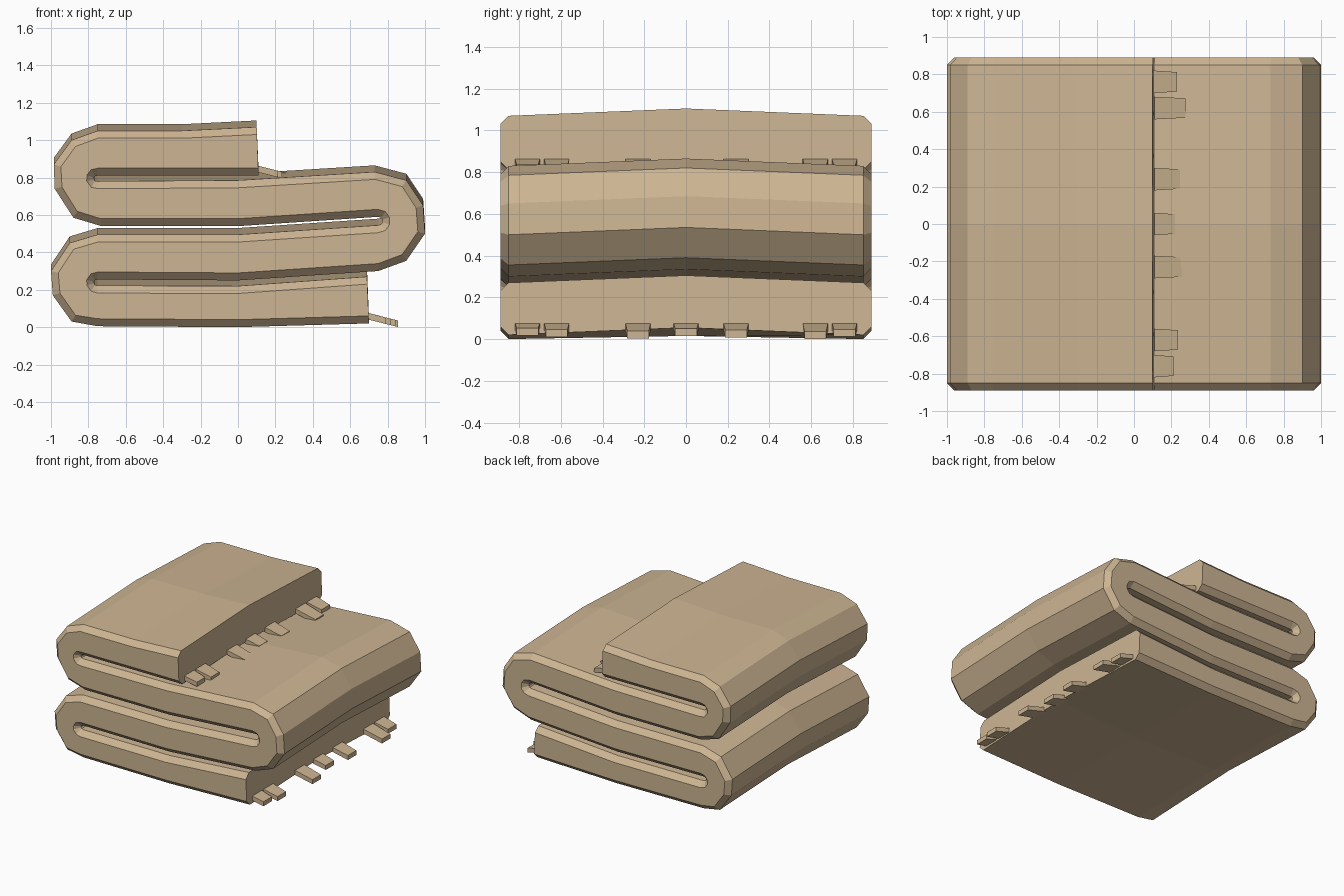
import bpy, bmesh
from mathutils import Vector

tan = bpy.data.materials.new("tan wool")
tan.diffuse_color = (0.61, 0.46, 0.29, 1)


def finish(bm, name):
    bmesh.ops.recalc_face_normals(bm, faces=bm.faces)
    mesh = bpy.data.meshes.new(name)
    bm.to_mesh(mesh)
    bm.free()
    mesh.materials.append(tan)
    ob = bpy.data.objects.new(name, mesh)
    bpy.context.collection.objects.link(ob)


# Folded cloth: cross-section ribs (ax, az, bx, bz) across the cloth's thickness
ribs = [
    (0.10, 1.07, 0.11, 0.81), (-0.30, 1.05, -0.30, 0.81),
    # upper left fold
    (-0.75, 1.05, -0.75, 0.81), (-0.89, 1.00, -0.764, 0.808),
    (-0.985, 0.87, -0.77, 0.80), (-0.98, 0.74, -0.77, 0.79),
    (-0.88, 0.585, -0.764, 0.782), (-0.73, 0.54, -0.75, 0.78),
    (0.0, 0.54, 0.0, 0.785),
    # right fold
    (0.75, 0.59, 0.73, 0.83), (0.765, 0.585, 0.90, 0.785),
    (0.772, 0.575, 0.99, 0.65), (0.772, 0.56, 1.0, 0.50),
    (0.765, 0.55, 0.90, 0.355), (0.75, 0.545, 0.75, 0.30),
    (0.0, 0.495, 0.0, 0.25),
    # lower left fold
    (-0.75, 0.495, -0.75, 0.255), (-0.90, 0.45, -0.764, 0.252),
    (-1.0, 0.30, -0.77, 0.243), (-0.99, 0.17, -0.77, 0.235),
    (-0.89, 0.03, -0.764, 0.226), (-0.75, 0.005, -0.75, 0.222),
    (0.0, 0.0, 0.0, 0.22), (0.70, 0.02, 0.69, 0.27),
]

bm = bmesh.new()
rings = []
for ax, az, bx, bz in ribs:
    a, b = Vector((ax, 0, az)), Vector((bx, 0, bz))
    pull = (b - a).normalized() * 0.04
    side_a, side_b = [], []
    for y in (-0.89, -0.85, 0, 0.85, 0.89):
        pa, pb = a.copy(), b.copy()
        if abs(y) > 0.86:            # bevelled rim
            pa += pull
            pb -= pull
        if y == 0:                   # arched middle
            pa.z += min(0.035, 0.015 + a.z)
            pb.z += min(0.035, 0.015 + b.z)
        pa.y = pb.y = y
        side_a.append(bm.verts.new(pa))
        side_b.append(bm.verts.new(pb))
    rings.append(side_a + side_b[::-1])
for r, s in zip(rings, rings[1:]):
    for i in range(10):
        j = (i + 1) % 10
        bm.faces.new((r[i], r[j], s[j], s[i]))
bm.faces.new(rings[0])
bm.faces.new(rings[-1])
finish(bm, "folded_blanket")

# Fringe tabs: (centre y, length)
tabs = [(0.76, 0.12), (0.62, 0.165), (0.24, 0.135), (0.0, 0.11),
        (-0.23, 0.155), (-0.62, 0.125), (-0.76, 0.10)]


def fringe(name, x0, z0):
    bm = bmesh.new()
    for y, length in tabs:
        drop = length * 0.25
        ring = []
        for x, z, w in ((x0 - 0.03, z0 + 0.008, 0.062), (x0 + length, z0 - drop, 0.052)):
            ring.append([bm.verts.new((x, y + sy * w, z + dz))
                         for sy, dz in ((-1, 0), (1, 0), (1, 0.035), (-1, 0.035))])
        r, s = ring
        for i in range(4):
            j = (i + 1) % 4
            bm.faces.new((r[i], r[j], s[j], s[i]))
        bm.faces.new(r)
        bm.faces.new(s)
    finish(bm, name)


fringe("upper_fringe", 0.11, 0.827)
fringe("lower_fringe", 0.69, 0.042)
